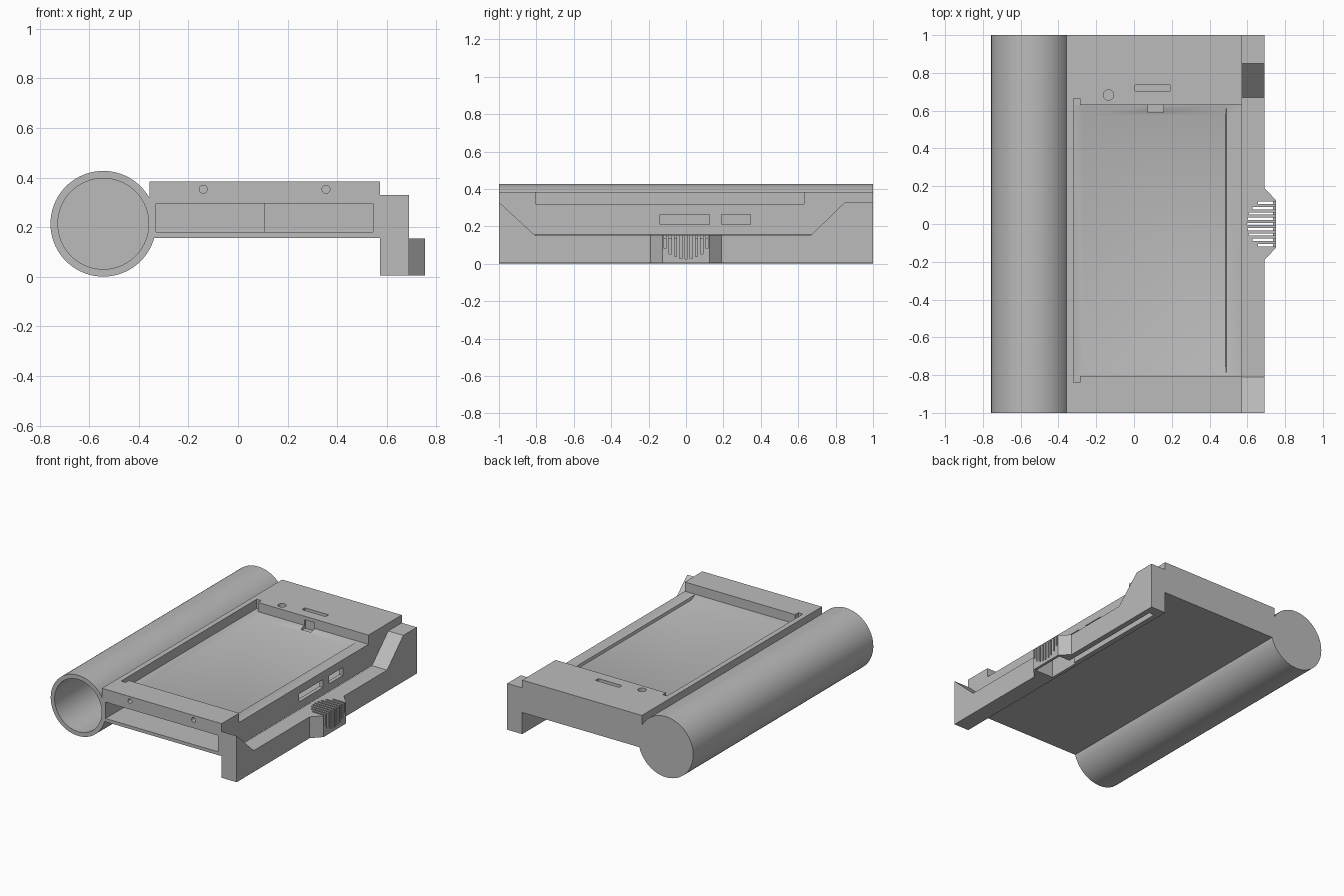
import bpy, bmesh, math
from mathutils import Matrix, Vector

if "Cube" in bpy.data.objects:
    bpy.data.objects.remove(bpy.data.objects["Cube"])

grey = bpy.data.materials.new("plain grey")
grey.use_nodes = True
GREY = (0.5, 0.5, 0.5, 1)
grey.diffuse_color = GREY
grey.node_tree.nodes["Principled BSDF"].inputs["Base Color"].default_value = GREY


def make(name, bm):
    bmesh.ops.recalc_face_normals(bm, faces=bm.faces)
    mesh = bpy.data.meshes.new(name)
    bm.to_mesh(mesh)
    bm.free()
    mesh.materials.append(grey)
    obj = bpy.data.objects.new(name, mesh)
    bpy.context.collection.objects.link(obj)
    return obj


def box(name, x, y, z):
    bm = bmesh.new()
    bmesh.ops.create_cube(bm, size=1)
    for v in bm.verts:
        v.co = [r[0] if c < 0 else r[1] for c, r in zip(v.co, (x, y, z))]
    return make(name, bm)


def rod(name, centre, radius, length, axis, sides=32):
    bm = bmesh.new()
    turn = Matrix.Rotation(math.pi / 2, 4, 'X') if axis == 'Y' else Matrix()
    bmesh.ops.create_cone(bm, cap_ends=True, segments=sides, radius1=radius,
                          radius2=radius, depth=length,
                          matrix=Matrix.Translation(centre) @ turn)
    return make(name, bm)


def prism(name, outline, offset):
    bm = bmesh.new()
    face = bm.faces.new([bm.verts.new(p) for p in outline])
    moved = bmesh.ops.extrude_face_region(bm, geom=[face])["geom"]
    bmesh.ops.translate(bm, vec=Vector(offset),
                        verts=[v for v in moved if isinstance(v, bmesh.types.BMVert)])
    return make(name, bm)


def combine(obj, others, operation):
    for other in others:
        other.hide_render = True
        mod = obj.modifiers.new("cut", 'BOOLEAN')
        mod.operation, mod.object, mod.solver = operation, other, 'EXACT'
    graph = bpy.context.evaluated_depsgraph_get()
    mesh = bpy.data.meshes.new_from_object(obj.evaluated_get(graph))
    obj.modifiers.clear()
    obj.data = mesh
    for other in others:
        bpy.data.objects.remove(other)


# Side tube, open at the front and closed at the back
TUBE = (-0.543, 0, 0.214)
tube = rod("side_tube", TUBE, 0.213, 2, 'Y', 96)
combine(tube, [rod("bore", (TUBE[0], -0.04, TUBE[2]), 0.183, 2, 'Y', 96)], 'DIFFERENCE')

# Main housing, filling the gap against the tube
TOP, LEDGE, FLOOR, BASE = 0.385, 0.32, 0.302, 0.157
EDGE = 0.573
body = box("main_housing", (-0.357, EDGE), (-1, 1), (BASE, TOP))

# Sloped window below the screen ledge
bm = bmesh.new()
low = [(-0.265, -0.75), (0.485, -0.75), (0.485, 0.575), (-0.265, 0.575)]
high = [(-0.32, -0.805), (0.49, -0.805), (0.49, 0.63), (-0.32, 0.63)]
for x, y in low:
    bm.verts.new((x, y, FLOOR))
for x, y in high:
    bm.verts.new((x, y, LEDGE + 0.001))
bmesh.ops.convex_hull(bm, input=bm.verts)
window = make("window", bm)

cuts = [
    box("screen_recess", (-0.32, 0.7), (-0.805, 0.63), (LEDGE, 0.5)),
    window,
    box("front_bay", (-0.33, 0.545), (-1.1, 0.45), (0.18, 0.295)),
    box("deep_bay", (-0.33, 0.105), (0.4, 0.9), (0.18, 0.295)),
    box("long_port", (0.5, 0.7), (-0.14, 0.125), (0.21, 0.265)),
    box("short_port", (0.5, 0.7), (0.19, 0.345), (0.21, 0.265)),
    box("cable_notch", (0.075, 0.155), (0.59, 0.64), (0.297, 0.36)),
    box("top_slot", (0.005, 0.19), (0.703, 0.735), (0.35, 0.5)),
    rod("top_hole", (-0.135, 0.683, 0.4), 0.027, 0.1, 'Z'),
]
for y in (-0.82, 0.645):
    cuts.append(box("hinge_notch", (-0.32, -0.285), (y - 0.02, y + 0.02), (LEDGE, 0.5)))
for x in (-0.14, 0.355):
    cuts.append(rod("screw_hole", (x, -1, 0.353), 0.016, 0.2, 'Y'))
combine(body, cuts, 'DIFFERENCE')

# Right rail with raised ends
side = [(-1, 0.005), (1, 0.005), (1, 0.33), (0.85, 0.33), (0.67, 0.155),
        (-0.81, 0.155), (-1, 0.33)]
rail = prism("grip_rail", [(EDGE, y, z) for y, z in side], (0.117, 0, 0))

# Sound grille bulge on the rail
plan = [(0.65, -0.19), (0.69, -0.19), (0.753, -0.125),
        (0.753, 0.125), (0.69, 0.19), (0.65, 0.19)]
bulge = prism("grille_bulge", [(x, y, 0.005) for x, y in plan], (0, 0, 0.15))
combine(rail, [bulge], 'UNION')

# Hollow behind the grille, wiring groove and slots
cuts = [
    box("hollow", (0.595, 0.735), (-0.119, 0.119), (-0.1, 0.135)),
    box("wire_groove", (0.61, 0.65), (0.1, 0.93), (-0.1, 0.06)),
]
for i in range(-4, 5):
    y = i * 0.028
    short = 1 - math.sqrt(1 - (i / 4.6) ** 2)
    cuts.append(box("slot", (0.597 + 0.12 * short, 0.8), (y - 0.006, y + 0.006),
                    (0.027 + 0.11 * short, 0.3)))
combine(rail, cuts, 'DIFFERENCE')

# Smooth the round surfaces, keeping crisp edges
bpy.ops.object.select_all(action='DESELECT')
for obj in (tube, body, rail):
    obj.select_set(True)
bpy.context.view_layer.objects.active = tube
bpy.ops.object.shade_smooth_by_angle(angle=math.radians(20))
